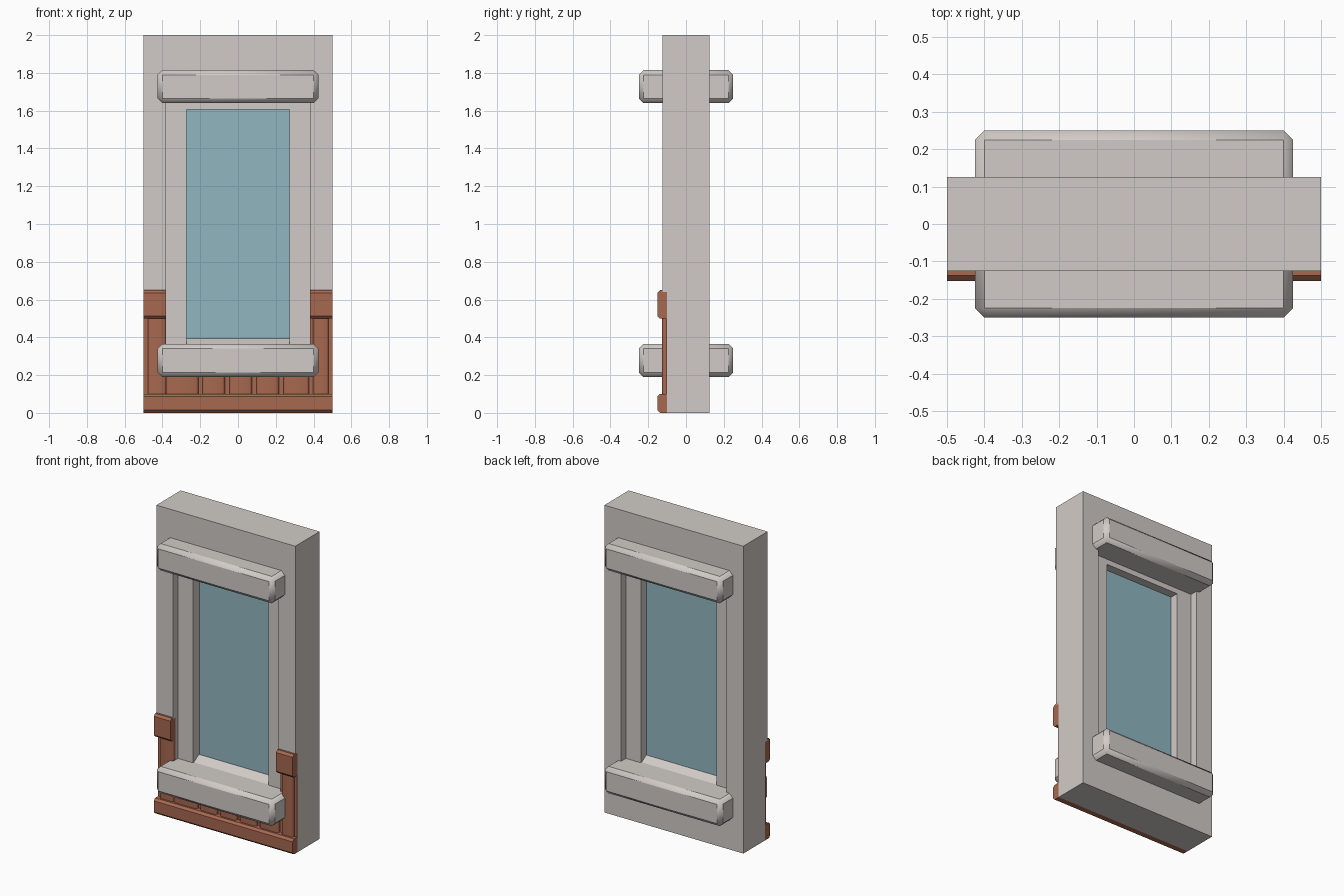
import bpy, bmesh, math

if "Cube" in bpy.data.objects:
    bpy.data.objects.remove(bpy.data.objects["Cube"])


def material(name, rgb):
    m = bpy.data.materials.new(name)
    m.diffuse_color = (*rgb, 1)
    m.use_nodes = True
    m.node_tree.nodes["Principled BSDF"].inputs["Base Color"].default_value = m.diffuse_color
    return m


STONE = material("pale_grey_plaster", (0.64, 0.60, 0.57))
GLASS = material("blue_glass", (0.28, 0.47, 0.53))
WOOD = material("brown_wood", (0.39, 0.14, 0.08))


def extrude_x(name, profile, x0, x1, mat):
    """Extrude a (y, z) outline from x0 to x1."""
    bm = bmesh.new()
    a = [bm.verts.new((x0, y, z)) for y, z in profile]
    b = [bm.verts.new((x1, y, z)) for y, z in profile]
    n = len(profile)
    bm.faces.new(a)
    bm.faces.new(b[::-1])
    for i in range(n):
        bm.faces.new((a[i], b[i], b[(i + 1) % n], a[(i + 1) % n]))
    bmesh.ops.recalc_face_normals(bm, faces=bm.faces)
    me = bpy.data.meshes.new(name)
    bm.to_mesh(me)
    bm.free()
    ob = bpy.data.objects.new(name, me)
    bpy.context.collection.objects.link(ob)
    me.materials.append(mat)
    return ob


def box(name, x0, x1, y0, y1, z0, z1, mat):
    return extrude_x(name, [(y0, z0), (y1, z0), (y1, z1), (y0, z1)], x0, x1, mat)


def activate(ob):
    bpy.ops.object.select_all(action='DESELECT')
    ob.select_set(True)
    bpy.context.view_layer.objects.active = ob


def smooth(ob, angle):
    activate(ob)
    bpy.ops.object.shade_smooth_by_angle(angle=math.radians(angle))


def rail(name, x0, x1, z0, z1):
    c, f, b = 0.014, -0.152, -0.10
    extrude_x(name, [(b, z0), (f + c, z0), (f, z0 + c), (f, z1 - c),
                     (f + c, z1), (b, z1)], x0, x1, WOOD)


# Wall with a shallow rebate for the wood panelling and a window opening
wall = extrude_x("wall", [(-0.10, 0), (0.125, 0), (0.125, 2), (-0.125, 2),
                          (-0.125, 0.64), (-0.10, 0.64)], -0.5, 0.5, STONE)
cutter = box("opening_cutter", -0.38, 0.38, -0.4, 0.4, 0.28, 1.73, STONE)
cutter.hide_render = True
activate(wall)
mod = wall.modifiers.new("opening", 'BOOLEAN')
mod.operation = 'DIFFERENCE'
mod.solver = 'EXACT'
mod.object = cutter
bpy.ops.object.modifier_apply(modifier=mod.name)
bpy.data.objects.remove(cutter)

# Window frame, sloped bottom rail and glass
for side, s in (("left", -1), ("right", 1)):
    xs = sorted((s * 0.272, s * 0.38))
    box("frame_jamb_" + side, *xs, -0.075, 0.075, 0.28, 1.73, STONE)
box("frame_head", -0.272, 0.272, -0.075, 0.075, 1.605, 1.73, STONE)
extrude_x("frame_bottom_rail", [(-0.075, 0.28), (0.075, 0.28), (0.075, 0.36),
                                (0.02, 0.395), (-0.015, 0.395), (-0.075, 0.36)],
          -0.272, 0.272, STONE)
box("window_glass", -0.272, 0.272, -0.01, 0.02, 0.39, 1.61, GLASS)

# Sill and lintel: softly bevelled blocks passing through the wall
for name, z in (("sill", 0.19), ("lintel", 1.64)):
    ob = box(name, -0.425, 0.425, -0.25, 0.25, z, z + 0.175, STONE)
    mod = ob.modifiers.new("bevel", 'BEVEL')
    mod.width = 0.025
    mod.segments = 1
    smooth(ob, 60)

# Wood panelling: rails and backing
rail("bottom_rail", -0.5, 0.5, 0, 0.10)
for side, s in (("left", -1), ("right", 1)):
    xs = sorted((s * 0.38, s * 0.5))
    rail("top_rail_" + side, *xs, 0.50, 0.65)
    box("panel_backing_" + side, *xs, -0.106, -0.099, 0.09, 0.51, WOOD)
box("panel_backing_middle", -0.38, 0.38, -0.106, -0.099, 0.09, 0.28, WOOD)


def plank(name, x0, x1, top):
    """Vertical board with eased front edges."""
    ob = box(name, x0, x1, -0.126, -0.102, 0.09, top, WOOD)
    bm = bmesh.new()
    bm.from_mesh(ob.data)
    edges = [e for e in bm.edges
             if all(v.co.y < -0.12 for v in e.verts)
             and abs(e.verts[0].co.z - e.verts[1].co.z) > 0.05]
    bmesh.ops.bevel(bm, geom=edges, offset=0.012, segments=2,
                    profile=0.5, affect='EDGES')
    bm.to_mesh(ob.data)
    bm.free()
    smooth(ob, 50)


# Tall boards beside the window, short boards under the sill
plank("plank_tall_left", -0.477, -0.38, 0.51)
plank("plank_tall_right", 0.398, 0.48, 0.51)
for i, (x0, x1) in enumerate([(-0.38, -0.21), (-0.188, -0.07), (-0.045, 0.073),
                              (0.098, 0.216), (0.242, 0.376)]):
    plank("plank_short_%d" % (i + 1), x0, x1, 0.28)
